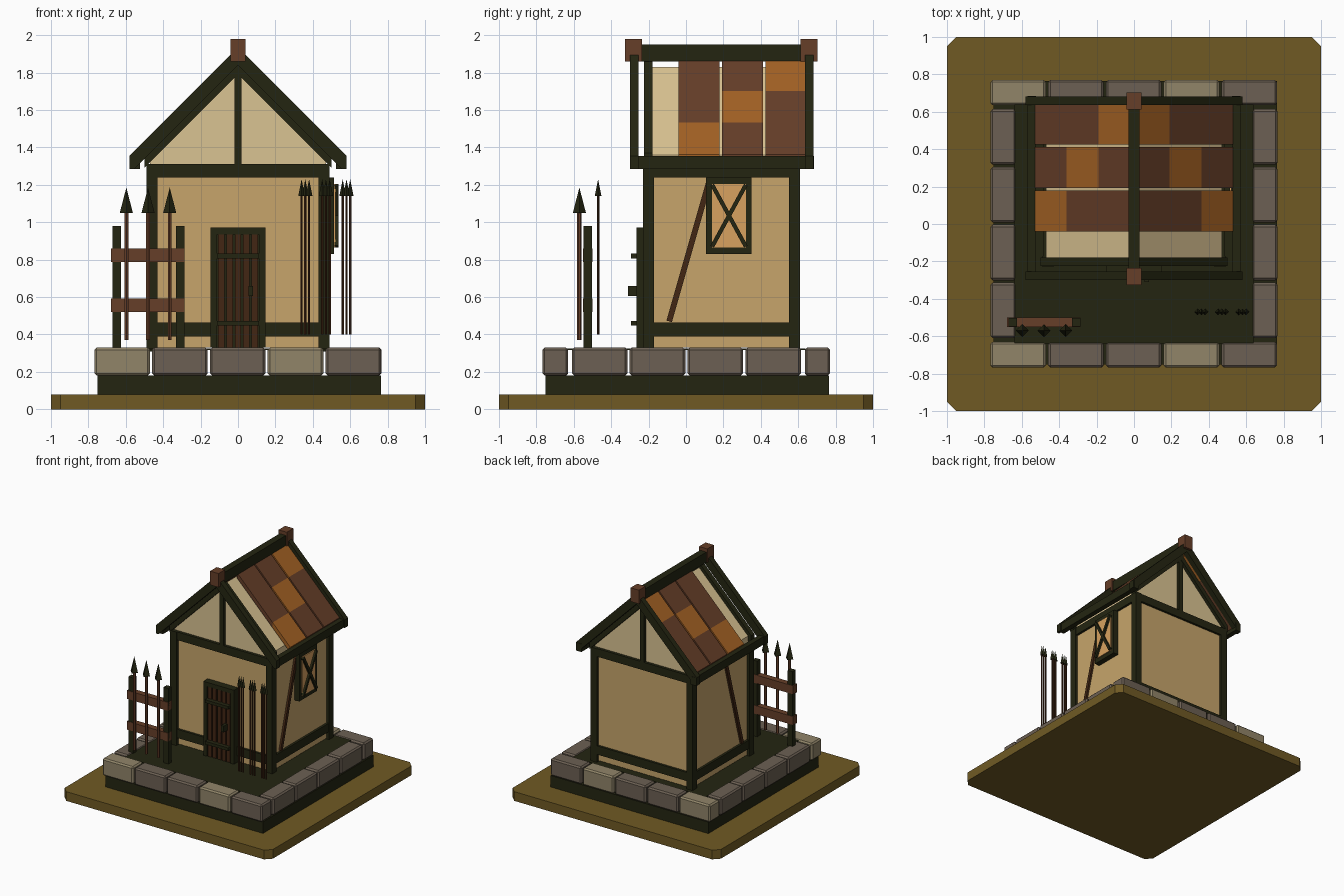
import bpy, bmesh, math
from mathutils import Vector

if "Cube" in bpy.data.objects:
    bpy.data.objects.remove(bpy.data.objects["Cube"])


def lin(c):
    c /= 255
    return c / 12.92 if c <= 0.04045 else ((c + 0.055) / 1.055) ** 2.4


def mat(name, r, g, b):
    m = bpy.data.materials.new(name)
    m.diffuse_color = (lin(r), lin(g), lin(b), 1)
    m.use_nodes = True
    m.node_tree.nodes["Principled BSDF"].inputs["Base Color"].default_value = m.diffuse_color
    return m


GROUND = mat("olive ground", 112, 90, 36)
DARK = mat("dark timber", 36, 37, 17)
WALL = mat("tan plaster", 199, 165, 107)
PALE = mat("pale plaster", 218, 195, 146)
BROWN = mat("red brown wood", 102, 62, 40)
ORANGE = mat("orange tile", 163, 97, 36)
AMBER = mat("amber pane", 216, 162, 96)
STONE = mat("grey stone", 108, 96, 83)
LIGHT = mat("light stone", 145, 133, 105)
STAIN = mat("dark stained wood", 66, 38, 19)


def finish(name, bm, m, bevel=0):
    bmesh.ops.recalc_face_normals(bm, faces=bm.faces)
    if bevel:
        bmesh.ops.bevel(bm, geom=list(bm.edges), offset=bevel, segments=1, affect='EDGES')
    me = bpy.data.meshes.new(name)
    bm.to_mesh(me)
    bm.free()
    me.materials.append(m)
    ob = bpy.data.objects.new(name, me)
    bpy.context.collection.objects.link(ob)
    return ob


def prism(name, pts, axis, a, b, m, bevel=0):
    """Extrude a 2D profile along an axis from a to b."""
    def place(p, t):
        return {'x': (t, p[0], p[1]), 'y': (p[0], t, p[1]), 'z': (p[0], p[1], t)}[axis]
    bm = bmesh.new()
    lo = [bm.verts.new(place(p, a)) for p in pts]
    hi = [bm.verts.new(place(p, b)) for p in pts]
    bm.faces.new(lo)
    bm.faces.new(hi)
    n = len(pts)
    for i in range(n):
        bm.faces.new((lo[i], lo[(i + 1) % n], hi[(i + 1) % n], hi[i]))
    return finish(name, bm, m, bevel)


def box(name, x0, x1, y0, y1, z0, z1, m, bevel=0):
    return prism(name, [(x0, y0), (x1, y0), (x1, y1), (x0, y1)], 'z', z0, z1, m, bevel)


def bar(name, p, q, w, axis, a, b, m):
    """Straight bar between two profile points."""
    p, q = Vector(p), Vector(q)
    d = (q - p).normalized() * w / 2
    n = Vector((-d.y, d.x))
    prism(name, [p + n, q + n, q - n, p - n], axis, a, b, m)


def spear(name, x, y, z0, z1, z2, r, head, wood):
    bm = bmesh.new()
    ret = bmesh.ops.create_cone(bm, cap_ends=True, segments=6, radius1=r, radius2=r, depth=z1 - z0)
    bmesh.ops.translate(bm, verts=ret['verts'], vec=(x, y, (z0 + z1) / 2))
    finish(name + "_shaft", bm, wood)
    bm = bmesh.new()
    ret = bmesh.ops.create_cone(bm, cap_ends=True, segments=4, radius1=head, radius2=0, depth=z2 - z1)
    bmesh.ops.translate(bm, verts=ret['verts'], vec=(x, y, (z1 + z2) / 2))
    finish(name + "_head", bm, DARK)


# ground slab with clipped corners, plinth, yard floor
c = 0.95
prism("ground_slab", [(-c, -1), (c, -1), (1, -c), (1, c), (c, 1), (-c, 1), (-1, c), (-1, -c)],
      'z', 0, 0.08, GROUND)
box("plinth", -0.75, 0.765, -0.75, 0.765, 0.08, 0.18, DARK)
box("yard_floor", -0.64, 0.64, -0.64, 0.64, 0.318, 0.324, DARK)

# ring of stone blocks
for i in range(5):
    x0 = -0.768 + i * 0.309
    for y0, y1 in ((-0.768, -0.63), (0.635, 0.77)):
        box("end_stone", x0, x0 + 0.297, y0, y1, 0.18, 0.33, LIGHT if i in (0, 3) else STONE, 0.012)
for i in range(4):
    y0 = -0.61 + i * 0.309
    for s in (-1, 1):
        box("side_stone", min(s * 0.63, s * 0.768), max(s * 0.63, s * 0.768), y0, y0 + 0.297,
            0.18, 0.33, STONE, 0.012)

# house body and gable block
box("wall_block", -0.465, 0.465, -0.205, 0.585, 0.33, 1.3, WALL)
prism("gable_block", [(-0.47, 1.28), (0.47, 1.28), (0.47, 1.36), (0, 1.83), (-0.47, 1.36)],
      'y', -0.2, 0.58, PALE)

# timber frame
for s in (-1, 1):
    a, b = sorted((s * 0.43, s * 0.49))
    for y0 in (-0.23, 0.55):
        box("corner_post", a, b, y0, y0 + 0.06, 0.31, 1.31, DARK)
    a, b = sorted((s * 0.44, s * 0.485))
    for z0, z1 in ((0.39, 0.465), (1.24, 1.31)):
        box("side_beam", a, b, -0.2, 0.58, z0, z1, DARK)
    a, b = sorted((s * 0.46, s * 0.482))
    bar("wall_brace", (-0.09, 0.47), (0.13, 1.24), 0.03, 'x', a, b, STAIN)
for y0 in (-0.225, 0.56):
    for z0, z1 in ((0.39, 0.465), (1.24, 1.31)):
        box("end_beam", -0.48, 0.48, y0, y0 + 0.045, z0, z1, DARK)
    box("king_post", -0.02, 0.02, y0, y0 + 0.045, 1.31, 1.79, DARK)

# roof: rafters, bargeboards, eaves and tiles on both slopes
for s in (-1, 1):
    for y0 in (-0.225, 0.565):
        prism("gable_rafter", [(0, 1.87), (s * 0.5, 1.37), (s * 0.5, 1.29), (0, 1.79)],
              'y', y0, y0 + 0.045, DARK)
    for y0 in (-0.3, 0.635):
        prism("bargeboard", [(0, 1.935), (s * 0.58, 1.355), (s * 0.58, 1.285), (s * 0.555, 1.285),
                             (0, 1.84)], 'y', y0, y0 + 0.047, DARK)
    a, b = sorted((s * 0.525, s * 0.57))
    box("eave_beam", a, b, -0.28, 0.685, 1.285, 1.355, DARK)
    xs = (0.02, 0.19, 0.36, 0.53)
    for row, y0 in enumerate((-0.04, 0.193, 0.426)):
        for k in range(3):
            p, q = xs[k], xs[k + 1]
            prism("roof_tile", [(s * p, 1.892 - p), (s * q, 1.892 - q), (s * q, 1.845 - q),
                                (s * p, 1.845 - p)], 'y', y0, y0 + 0.22, ORANGE if k == 2 - row else BROWN)
box("ridge_beam", -0.03, 0.03, -0.25, 0.64, 1.86, 1.95, DARK)
for y0 in (-0.325, 0.613):
    box("ridge_cap", -0.04, 0.04, y0, y0 + 0.09, 1.86, 1.98, BROWN)

# door
box("door_back", -0.12, 0.12, -0.245, -0.2, 0.33, 0.95, DARK)
for s in (-1, 1):
    a, b = sorted((s * 0.112, s * 0.147))
    box("door_jamb", a, b, -0.265, -0.2, 0.33, 0.95, DARK)
box("door_lintel", -0.147, 0.147, -0.265, -0.2, 0.935, 0.972, DARK)
for i in range(5):
    x = -0.09 + i * 0.045
    box("door_plank", x - 0.017, x + 0.017, -0.26, -0.24, 0.33, 0.935, STAIN)
for z in (0.46, 0.82):
    box("door_band", -0.112, 0.112, -0.295, -0.25, z - 0.013, z + 0.013, DARK)
box("door_handle", 0.055, 0.08, -0.31, -0.25, 0.605, 0.66, DARK)

# right window
box("window_frame", 0.46, 0.513, 0.108, 0.35, 0.83, 1.24, DARK)
box("window_pane", 0.51, 0.521, 0.14, 0.32, 0.865, 1.205, AMBER)
for y0, y1 in ((0.14, 0.32), (0.32, 0.14)):
    bar("window_cross", (y0, 0.87), (y1, 1.2), 0.022, 'x', 0.515, 0.538, DARK)

# fence rack with three large spears
for x in (-0.648, -0.308):
    box("fence_post", x - 0.023, x + 0.023, -0.547, -0.503, 0.32, 0.98, DARK)
for z in (0.52, 0.787):
    box("fence_rail", -0.68, -0.285, -0.552, -0.5, z, z + 0.073, BROWN)
for x in (-0.597, -0.481, -0.365):
    spear("large_spear", x, -0.57, 0.37, 1.05, 1.185, 0.012, 0.035, BROWN)

# three bundles of thin spears
for x in (0.36, 0.47, 0.58):
    for d in (-0.02, 0, 0.02):
        spear("thin_spear", x + d, -0.47, 0.4, 1.14, 1.23, 0.007, 0.018, STAIN)
